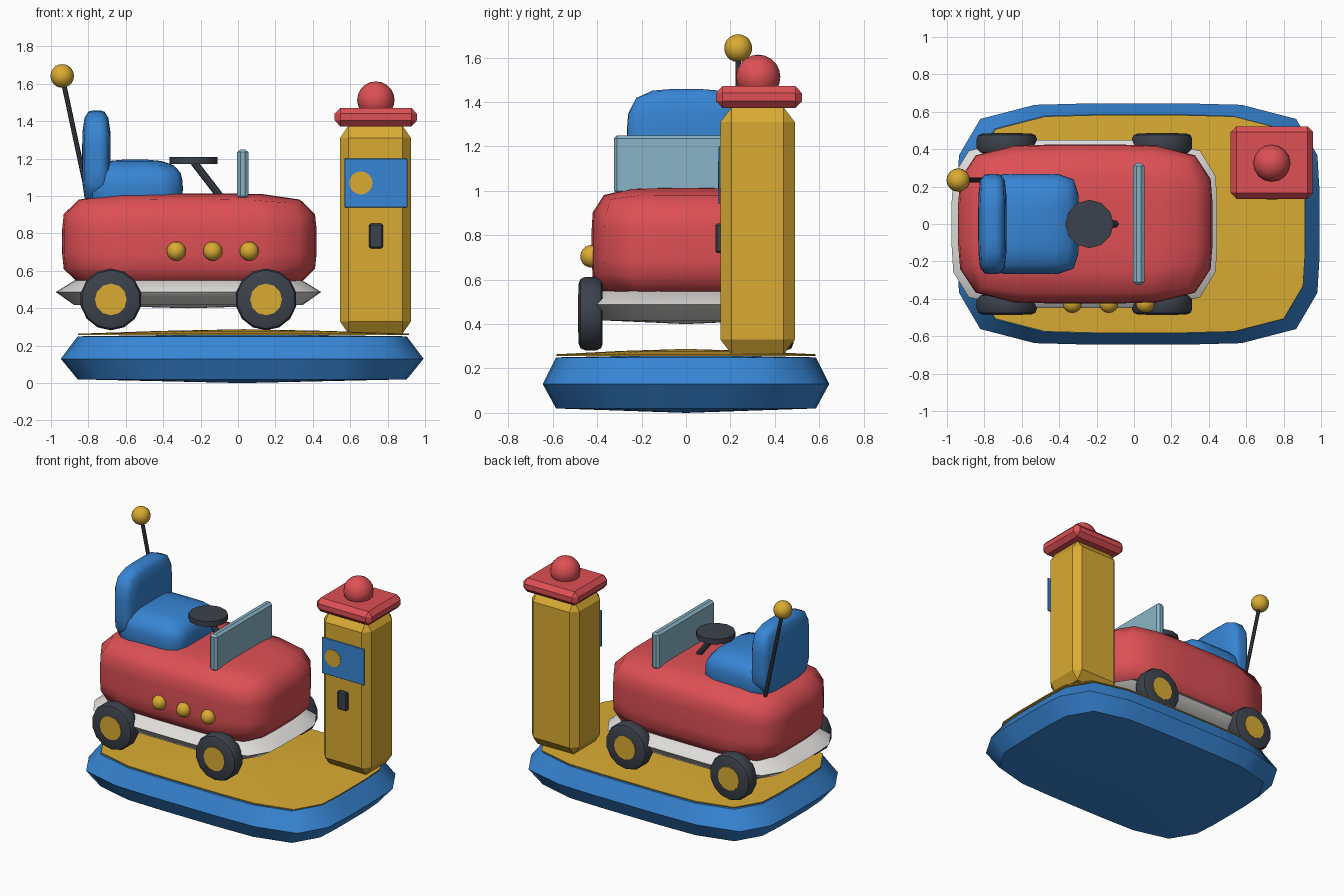
import bpy, bmesh, math
from mathutils import Vector, Matrix

if "Cube" in bpy.data.objects:
    bpy.data.objects.remove(bpy.data.objects["Cube"])


def mat(name, col):
    m = bpy.data.materials.new(name)
    m.diffuse_color = (*col, 1)
    m.use_nodes = True
    m.node_tree.nodes["Principled BSDF"].inputs["Base Color"].default_value = m.diffuse_color
    return m


RED = mat("red", (0.73, 0.08, 0.09))
YELLOW = mat("yellow", (0.70, 0.41, 0.033))
BLUE = mat("blue", (0.038, 0.235, 0.66))
DARK = mat("dark grey", (0.045, 0.053, 0.07))
WHITE = mat("light grey", (0.74, 0.73, 0.71))
GLASS = mat("pale glass blue", (0.25, 0.46, 0.57))


def finish(name, bm, material, angle=40):
    bmesh.ops.recalc_face_normals(bm, faces=bm.faces)
    me = bpy.data.meshes.new(name)
    bm.to_mesh(me)
    bm.free()
    me.materials.append(material)
    for p in me.polygons:
        p.use_smooth = angle > 0
    if angle:
        me.set_sharp_from_angle(angle=math.radians(angle))
    ob = bpy.data.objects.new(name, me)
    bpy.context.collection.objects.link(ob)
    return ob


def soft_box(name, c, half, material, a=5, b=5, n=6):
    """Cushion-like box: subdivided cube pushed onto a superellipsoid."""
    bm = bmesh.new()
    bmesh.ops.create_cube(bm, size=2)
    bmesh.ops.subdivide_edges(bm, edges=bm.edges[:], cuts=n - 1, use_grid_fill=True)
    for v in bm.verts:
        p = Vector([math.tan(t * math.pi / 4) for t in v.co])
        xy = (abs(p.x) ** a + abs(p.y) ** a) ** (b / a)
        p /= (xy + abs(p.z) ** b) ** (1 / b)
        v.co = Vector(c) + Vector([p[i] * half[i] for i in range(3)])
    return finish(name, bm, material, 80)


def loft(name, c, half, rings, low, high, material, p=5, n=24, angle=40):
    """Rounded-rectangle outline lofted through (scale, z) rings, domed ends."""
    bm = bmesh.new()
    outline = []
    for i in range(n):
        t = 2 * math.pi * i / n
        x, y = math.cos(t), math.sin(t)
        r = (abs(x) ** p + abs(y) ** p) ** (-1 / p)
        outline.append((x * r * half[0], y * r * half[1]))
    loops = [[bm.verts.new((c[0] + x * s, c[1] + y * s, z)) for x, y in outline]
             for s, z in rings]
    for l0, l1 in zip(loops, loops[1:]):
        for i in range(n):
            j = (i + 1) % n
            bm.faces.new((l0[i], l0[j], l1[j], l1[i]))
    for loop, z in ((loops[0], low), (loops[-1], high)):
        tip = bm.verts.new((c[0], c[1], z))
        for i in range(n):
            bm.faces.new((loop[i], loop[(i + 1) % n], tip))
    return finish(name, bm, material, angle)


def chamfer_box(name, lo, hi, material, cut):
    """Box with a single flat chamfer; cut is the chamfer size per axis."""
    lo, hi, cut = Vector(lo), Vector(hi), Vector(cut)
    mid, half = (lo + hi) / 2, (hi - lo) / 2
    bm = bmesh.new()
    for sx in (-1, 1):
        for sy in (-1, 1):
            for sz in (-1, 1):
                s = Vector((sx, sy, sz))
                for axis in range(3):
                    h = half - cut
                    h[axis] = half[axis]
                    bm.verts.new(mid + Vector([s[i] * h[i] for i in range(3)]))
    bmesh.ops.convex_hull(bm, input=bm.verts[:])
    bmesh.ops.dissolve_limit(bm, angle_limit=0.01, verts=bm.verts[:], edges=bm.edges[:])
    return finish(name, bm, material, 0)


def ball(name, c, r, material):
    bm = bmesh.new()
    bmesh.ops.create_uvsphere(bm, u_segments=16, v_segments=10, radius=r,
                              matrix=Matrix.Translation(c))
    return finish(name, bm, material, 60)


def rod(name, a, b, r, material, sides=12, edge=0.0):
    """Cylinder from a to b, with optional chamfered rims."""
    a, b = Vector(a), Vector(b)
    d = b - a
    m = Matrix.Translation((a + b) / 2) @ d.to_track_quat('Z', 'Y').to_matrix().to_4x4()
    bm = bmesh.new()
    bmesh.ops.create_cone(bm, cap_ends=True, segments=sides, radius1=r, radius2=r,
                          depth=d.length, matrix=m)
    if edge:
        rims = [e for e in bm.edges
                if any(len(f.verts) > 4 for f in e.link_faces)]
        bmesh.ops.bevel(bm, geom=rims, offset=edge, segments=2, profile=0.5,
                        affect='EDGES')
    return finish(name, bm, material, 35)


# platform
loft("platform_base", (0.0225, 0), (0.97, 0.645),
     [(0.907, 0.02), (1, 0.13), (0.907, 0.25)], 0.0, 0.262, BLUE)
loft("platform_deck", (0.03, 0), (0.885, 0.582),
     [(1, 0.257), (1, 0.264), (0.5, 0.279)], 0.262, 0.288, YELLOW)

# car body and skirt
soft_box("car_body", (-0.26, 0, 0.757), (0.68, 0.425, 0.257), RED, 4.7, 5)
loft("car_skirt", (-0.265, 0), (0.71, 0.45),
     [(0.86, 0.417), (1, 0.487), (0.86, 0.548)], 0.40, 0.56, WHITE, 5, angle=50)

# wheels and hubs
for xn, x in (("rear", -0.68), ("front", 0.15)):
    for yn, s in (("near", -1), ("far", 1)):
        rod(f"{xn}_{yn}_wheel", (x, s * 0.375, 0.447), (x, s * 0.483, 0.447),
            0.165, DARK, 14, 0.028)
        rod(f"{xn}_{yn}_hub", (x, s * 0.45, 0.447), (x, s * 0.487, 0.447),
            0.085, YELLOW, 12)

# side lamps on the near side only
for i, x in enumerate((-0.33, -0.135, 0.06)):
    ball(f"side_lamp_{i + 1}", (x, -0.425, 0.705), 0.051, YELLOW)

# seat
soft_box("seat_cushion", (-0.55, 0, 1.04), (0.255, 0.268, 0.155), BLUE, 6, 3.2)
soft_box("seat_back", (-0.757, 0, 1.205), (0.076, 0.267, 0.253), BLUE, 5, 4)

# windshield and steering
chamfer_box("windshield", (-0.005, -0.325, 0.985), (0.055, 0.325, 1.25), GLASS,
            (0.018, 0.015, 0.015))
rod("steering_wheel", (-0.238, 0, 1.172), (-0.238, 0, 1.21), 0.129, DARK, 12)
rod("steering_column", (-0.235, 0, 1.18), (-0.085, 0, 0.985), 0.02, DARK, 8)

# antenna
rod("antenna_rod", (-0.795, 0.235, 0.96), (-0.94, 0.235, 1.64), 0.013, DARK, 8)
ball("antenna_ball", (-0.94, 0.235, 1.642), 0.063, YELLOW)

# coin post
chamfer_box("coin_post", (0.545, 0.155, 0.265), (0.925, 0.49, 1.375), YELLOW,
            (0.045, 0.05, 0.065))
chamfer_box("post_cap", (0.517, 0.135, 1.372), (0.957, 0.522, 1.472), RED,
            (0.03, 0.03, 0.032))
ball("post_dome", (0.737, 0.325, 1.513), 0.1, RED)
chamfer_box("coin_slot", (0.70, 0.132, 0.72), (0.775, 0.17, 0.852), DARK,
            (0.008, 0.008, 0.008))

# sign plate with a plain disc
chamfer_box("sign_plate", (0.57, 0.146, 0.94), (0.905, 0.154, 1.2), BLUE,
            (0.001, 0.001, 0.001))
rod("sign_disc", (0.657, 0.147, 1.07), (0.657, 0.143, 1.07), 0.062, YELLOW, 16)
